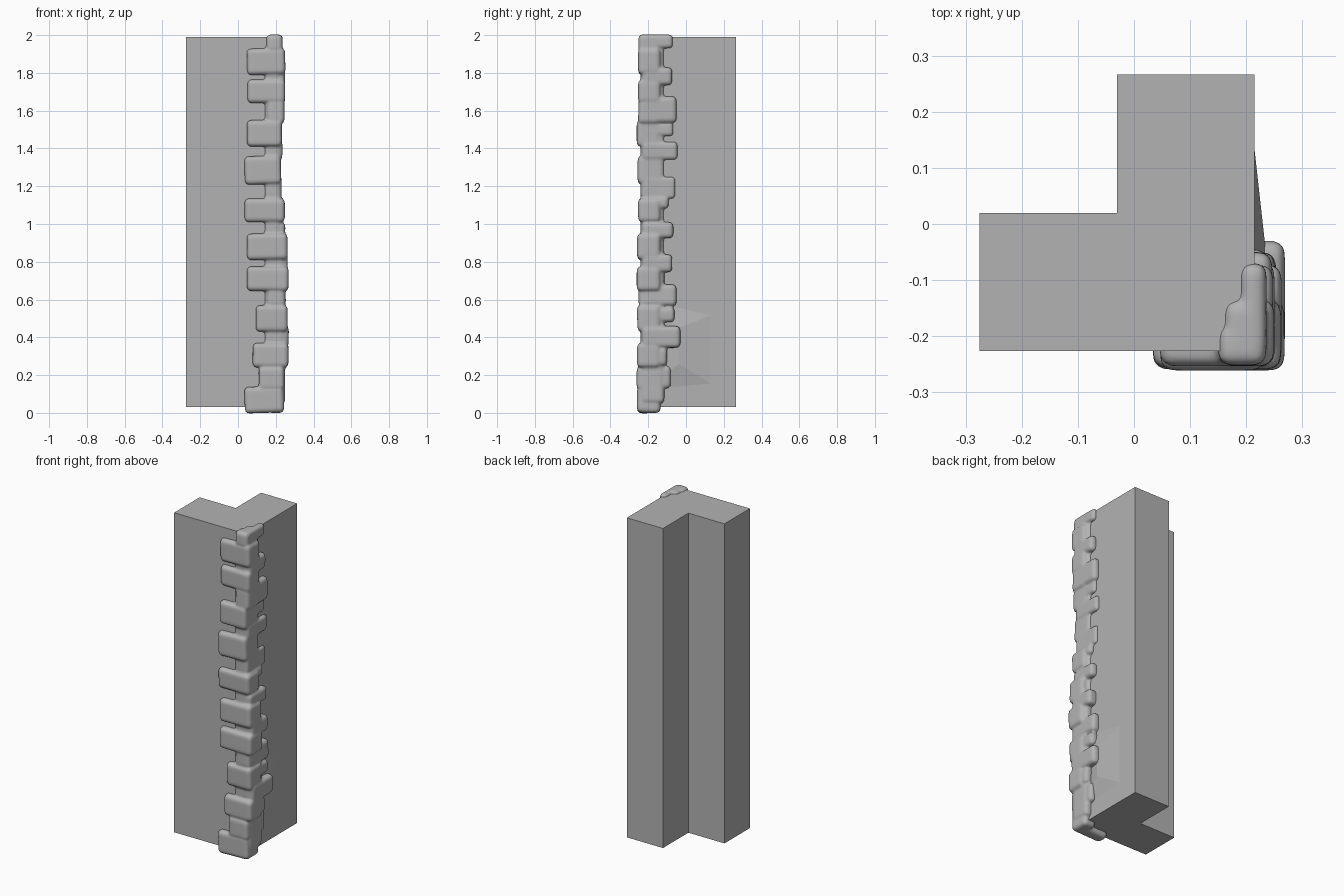
import bpy, bmesh, random
from mathutils import Matrix, Vector

random.seed(4)
if "Cube" in bpy.data.objects:
    bpy.data.objects.remove(bpy.data.objects["Cube"])

# One plain stone grey for everything
grey = bpy.data.materials.new("stone_grey")
grey.use_nodes = True
colour = (0.45, 0.45, 0.45, 1)
grey.diffuse_color = colour
grey.node_tree.nodes["Principled BSDF"].inputs["Base Color"].default_value = colour


def finish(name, bm):
    mesh = bpy.data.meshes.new(name)
    bmesh.ops.recalc_face_normals(bm, faces=bm.faces)
    bm.to_mesh(mesh)
    bm.free()
    mesh.materials.append(grey)
    obj = bpy.data.objects.new(name, mesh)
    bpy.context.collection.objects.link(obj)
    return obj


def block(bm, low, high, tilt=0.0, round_by=0.022):
    """Add a rounded box between two corners, tilted a little at random."""
    low, high = Vector(low), Vector(high)
    size = high - low
    made = bmesh.ops.create_cube(bm, size=1)["verts"]
    turn = Matrix.Rotation(random.uniform(-tilt, tilt), 4, random.choice("XY"))
    place = Matrix.Translation((low + high) / 2) @ turn @ Matrix.Diagonal((*size, 1))
    bmesh.ops.transform(bm, matrix=place, verts=made)
    edges = list({e for v in made for e in v.link_edges})
    bmesh.ops.bevel(bm, geom=edges, offset=min(round_by, min(size) * 0.4),
                    segments=3, profile=0.5, affect="EDGES")


# L-shaped wall corner
bm = bmesh.new()
outline = [(-0.275, -0.226), (0.215, -0.226), (0.215, 0.266),
           (-0.03, 0.266), (-0.03, 0.02), (-0.275, 0.02)]
base = bm.faces.new([bm.verts.new((x, y, 0.03)) for x, y in outline])
grown = bmesh.ops.extrude_face_region(bm, geom=[base])["geom"]
bmesh.ops.translate(bm, vec=(0, 0, 1.96),
                    verts=[v for v in grown if isinstance(v, bmesh.types.BMVert)])
finish("wall_corner", bm)

# Shallow swelling of the side wall behind the low stones
bm = bmesh.new()
rim = [bm.verts.new((0.214, y, z)) for y, z in
       [(-0.2, 0.12), (0.14, 0.15), (0.14, 0.52), (-0.2, 0.6)]]
ridge = [bm.verts.new((0.234, -0.04, z)) for z in (0.26, 0.45)]
bm.faces.new(rim)
bm.faces.new((rim[0], rim[1], ridge[0]))
bm.faces.new((rim[2], rim[3], ridge[1]))
bm.faces.new((rim[1], rim[2], ridge[1], ridge[0]))
bm.faces.new((rim[3], rim[0], ridge[0], ridge[1]))
finish("wall_swelling", bm)

# Stones reaching along the front: bottom, top, left end, right end
front_stones = [
    (0.0, 0.14, 0.035, 0.243), (0.12, 0.245, 0.11, 0.245),
    (0.24, 0.37, 0.078, 0.267), (0.43, 0.57, 0.094, 0.263),
    (0.56, 0.67, 0.15, 0.25), (0.645, 0.775, 0.047, 0.268),
    (0.81, 0.95, 0.047, 0.262), (1.01, 1.135, 0.035, 0.248),
    (1.21, 1.36, 0.035, 0.228), (1.41, 1.55, 0.047, 0.232),
    (1.53, 1.66, 0.15, 0.246), (1.64, 1.765, 0.05, 0.25),
    (1.79, 1.93, 0.047, 0.25), (1.91, 2.003, 0.15, 0.236),
]
# Stones reaching along the side: bottom, top, back end, outer face
side_stones = [
    (0.13, 0.25, -0.08, 0.245), (0.25, 0.35, -0.1, 0.262),
    (0.345, 0.46, -0.03, 0.268), (0.48, 0.56, -0.06, 0.255),
    (0.565, 0.68, -0.05, 0.252), (0.745, 0.84, -0.073, 0.263),
    (0.925, 1.01, -0.067, 0.25), (1.08, 1.145, -0.092, 0.24),
    (1.135, 1.25, -0.057, 0.23), (1.34, 1.435, -0.045, 0.235),
    (1.465, 1.535, -0.067, 0.232), (1.535, 1.675, -0.05, 0.246),
    (1.735, 1.83, -0.073, 0.248), (1.93, 2.003, -0.07, 0.236),
]
bm = bmesh.new()
for bottom, top, left, right in front_stones:
    depth = random.uniform(-0.262, -0.248)
    block(bm, (left, depth, bottom), (right, -0.18, top), 0.04)
    # shoulder turning round the corner
    block(bm, (0.16, depth + 0.006, bottom), (right, -0.135, top))
for bottom, top, back, outer in side_stones:
    block(bm, (0.19, -0.235, bottom), (outer, back, top), 0.04)

# Narrow mortar core that ties the stones together
pieces = 12
for i in range(pieces):
    low = 0.05 + i * 0.155
    bulge = 0.022 if low < 0.8 else 0
    block(bm, (0.14, -0.24, low), (0.228 + bulge, -0.115, low + 0.19))
quoins = finish("corner_stones", bm)

# Melt the blocks into one worn, rounded surface
melt = quoins.modifiers.new("melt", "REMESH")
melt.mode = "VOXEL"
melt.voxel_size = 0.006
melt.use_smooth_shade = True
soften = quoins.modifiers.new("soften", "SMOOTH")
soften.factor = 0.5
soften.iterations = 6
